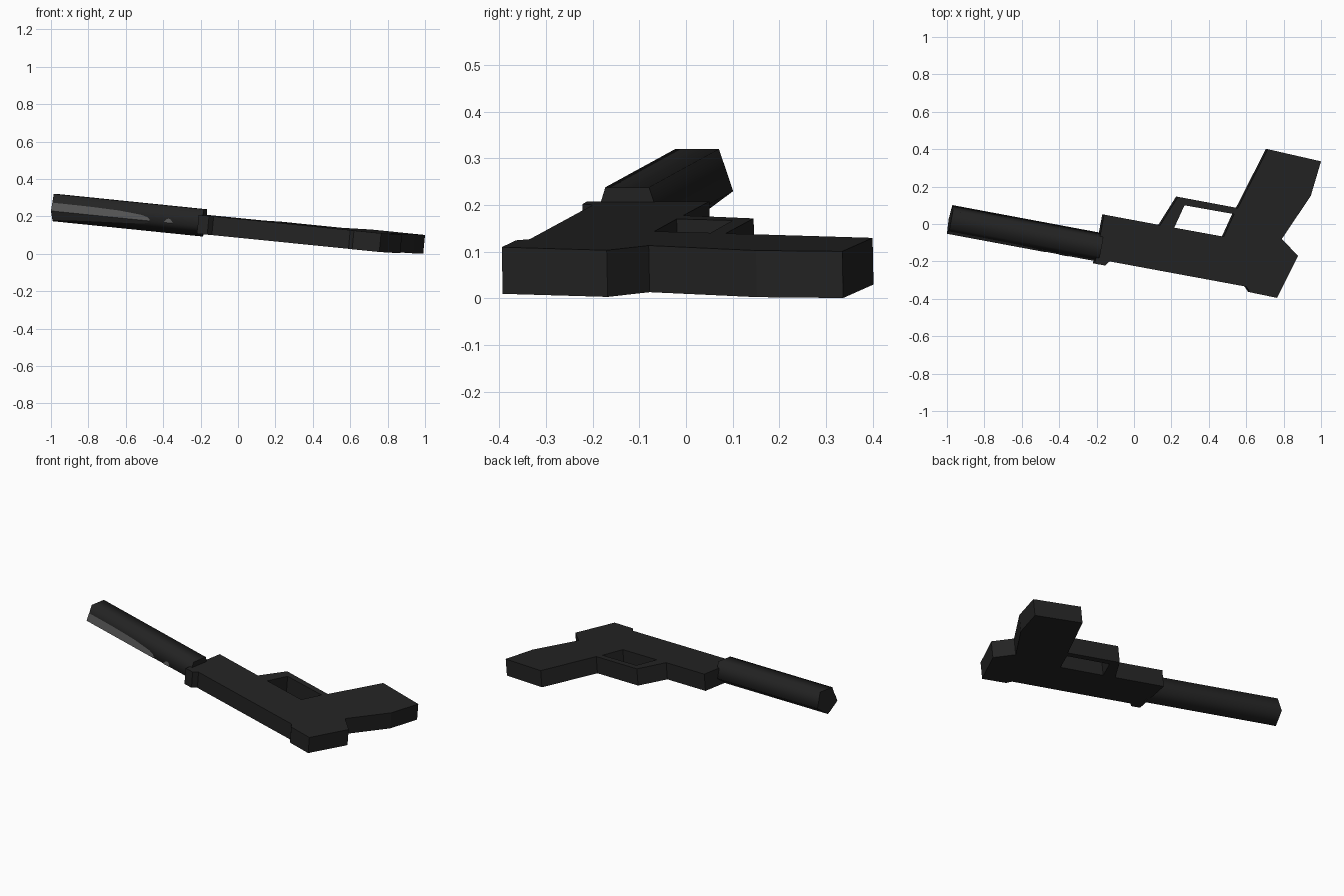
import bpy, bmesh, math
from mathutils import Vector

cube = bpy.data.objects.get("Cube")
if cube:
    bpy.data.objects.remove(cube, do_unlink=True)


def material(name, value):
    m = bpy.data.materials.new(name)
    m.use_nodes = True
    colour = (value, value, value, 1)
    m.diffuse_color = colour
    m.node_tree.nodes["Principled BSDF"].inputs["Base Color"].default_value = colour
    return m


black = material("matte black", 0.017)
grey = material("worn grey", 0.085)


def finish(name, bm, mat):
    mesh = bpy.data.meshes.new(name)
    bm.to_mesh(mesh)
    bm.free()
    mesh.materials.append(mat)
    obj = bpy.data.objects.new(name, mesh)
    bpy.context.collection.objects.link(obj)
    return obj


# Flat parts: an outline on the tilted upper plane, extruded along its normal
DEPTH = Vector((-0.0097, 0.002, -0.1))


def slab(name, outline):
    bm = bmesh.new()
    verts = [bm.verts.new((x, y, 0.1915 - 0.097 * x + 0.019 * y)) for x, y in outline]
    face = bm.faces.new(verts)
    made = bmesh.ops.extrude_face_region(bm, geom=[face], use_keep_orig=True)["geom"]
    moved = [g for g in made if isinstance(g, bmesh.types.BMVert)]
    bmesh.ops.translate(bm, verts=moved, vec=DEPTH)
    bmesh.ops.recalc_face_normals(bm, faces=bm.faces)
    return finish(name, bm, black)


# Slide, sights, rear spur and grip in one silhouette
slab("frame_and_grip", [
    (-0.16, 0.05), (0.14, -0.006), (0.215, -0.02), (0.48, -0.068),
    (0.535, 0.053), (0.555, 0.085), (0.715, 0.40), (1.0, 0.335),
    (0.945, 0.15), (0.79, -0.08), (0.877, -0.17), (0.765, -0.395),
    (0.62, -0.365), (0.60, -0.335), (-0.13, -0.20), (-0.155, -0.222),
    (-0.21, -0.212), (-0.195, -0.14)])

slab("trigger_guard", [
    (0.14, -0.006), (0.235, 0.145), (0.555, 0.085),
    (0.535, 0.053), (0.27, 0.10), (0.215, -0.02)])

# Five-sided barrel tube with a flat side on top
FAR, NEAR = Vector((-0.983, 0.025, 0.255)), Vector((-0.18, -0.125, 0.173))
AXIS = (NEAR - FAR).normalized()
SIDE = Vector((0, 0, 1)).cross(AXIS).normalized()
UP = AXIS.cross(SIDE)


def ring_point(i, t, radius=0.081):
    a = math.radians(54 + 72 * i)
    return FAR.lerp(NEAR, t) + radius * (math.cos(a) * SIDE + math.sin(a) * UP)


bm = bmesh.new()
far_ring, near_ring = [[bm.verts.new(ring_point(i, t)) for i in range(5)] for t in (0, 1)]
bm.faces.new(far_ring)
bm.faces.new(near_ring)
for i in range(5):
    j = (i + 1) % 5
    bm.faces.new((far_ring[i], far_ring[j], near_ring[j], near_ring[i]))
bmesh.ops.recalc_face_normals(bm, faces=bm.faces)
tube = finish("barrel_tube", bm, black)
bpy.ops.object.select_all(action='DESELECT')
tube.select_set(True)
bpy.context.view_layer.objects.active = tube
bpy.ops.object.shade_smooth_by_angle(angle=math.radians(80))


# Thin grey patches folded over the front edge of the tube
def patch(name, stations):
    bm = bmesh.new()
    rows = []
    for t, up, down in stations:
        upper, edge, lower = [ring_point(i, t, 0.083) for i in (1, 2, 3)]
        rows.append([bm.verts.new(p) for p in
                     (edge.lerp(upper, up), edge, edge.lerp(lower, down))])
    for a, b in zip(rows, rows[1:]):
        for k in range(2):
            bm.faces.new((a[k], a[k + 1], b[k + 1], b[k]))
    bmesh.ops.recalc_face_normals(bm, faces=bm.faces)
    if sum((f.normal.y for f in bm.faces)) > 0:
        bmesh.ops.reverse_faces(bm, faces=bm.faces)
    return finish(name, bm, grey)


patch("long_wear_patch", [(0, 0.48, 0.85), (0.25, 0.47, 0.6), (0.45, 0.42, 0.45),
                          (0.6, 0.3, 0.32), (0.64, 0.2, 0.22), (0.655, 0.08, 0.1)])
patch("small_wear_patch", [(0.75, 0.03, 0.08), (0.765, 0.2, 0.12),
                           (0.78, 0.25, 0.12), (0.795, 0.2, 0.12), (0.81, 0.03, 0.08)])
